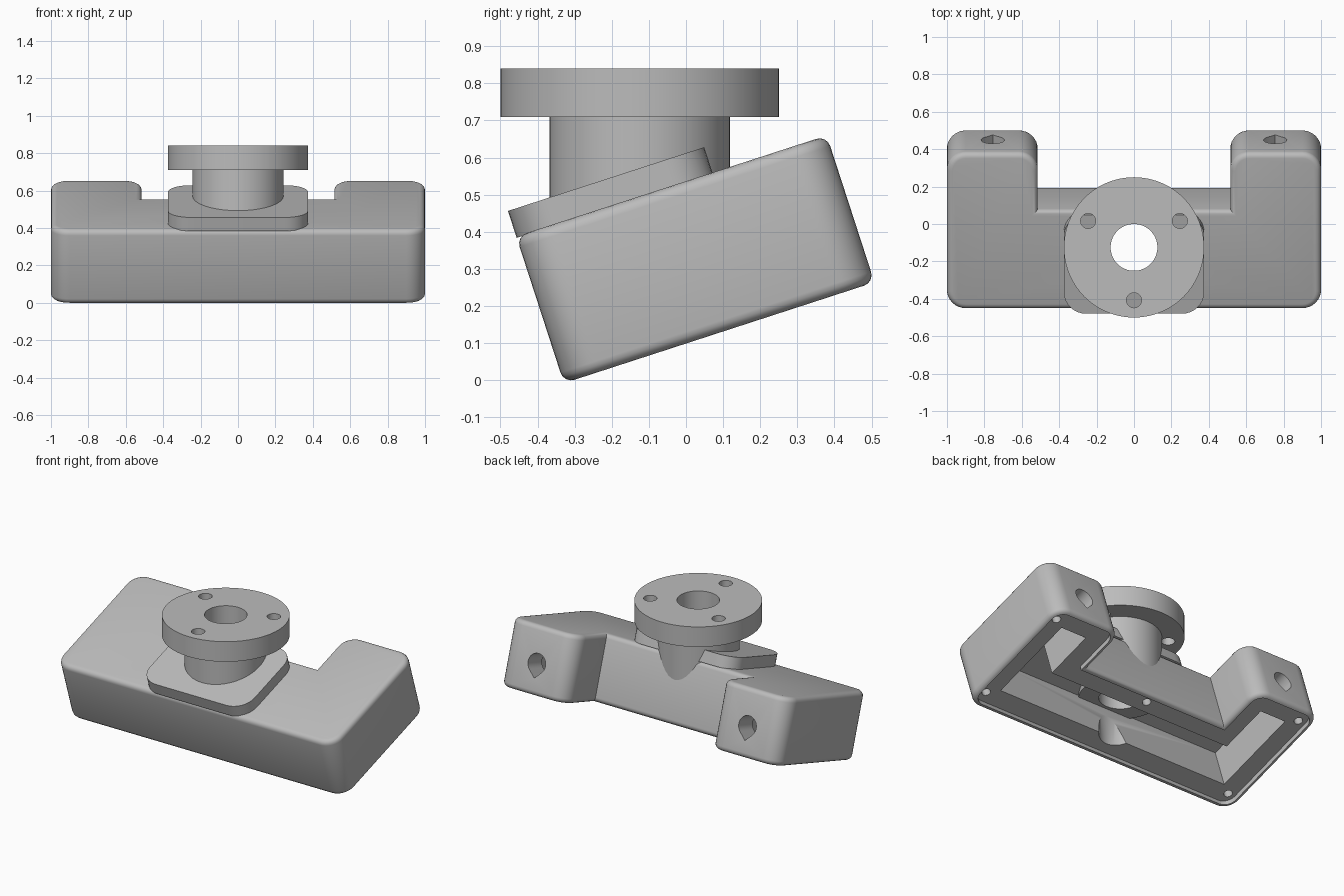
import bpy, bmesh
from math import radians, sin, cos, pi
from mathutils import Matrix, Vector

cube = bpy.data.objects.get("Cube")
if cube:
    bpy.data.objects.remove(cube)

grey = bpy.data.materials.new("plain grey")
grey.use_nodes = True
COLOR = (0.5, 0.5, 0.5, 1)
grey.diffuse_color = COLOR
grey.node_tree.nodes["Principled BSDF"].inputs["Base Color"].default_value = COLOR

# Frame of the tilted housing
TILT = Matrix.Translation((0, -0.329, -0.008)) @ Matrix.Rotation(radians(18), 4, 'X')
LENGTH, HEIGHT, NOTCH, ARM = 0.88, 0.416, 0.556, 0.515
BORE_Y = -0.125


def rounded(corners, radius, steps=8):
    """Round the convex corners of a counter-clockwise outline."""
    out = []
    for i, c in enumerate(corners):
        p = Vector(c)
        a = (Vector(corners[i - 1]) - p).normalized()
        b = (Vector(corners[(i + 1) % len(corners)]) - p).normalized()
        if radius == 0 or a.x * b.y - a.y * b.x > 0:
            out.append(p)
            continue
        for s in range(steps + 1):
            t = s / steps * pi / 2
            out.append(p + a * radius * (1 - sin(t)) + b * radius * (1 - cos(t)))
    return out


def prism(name, outline, low, high, matrix, soft=0):
    """Extrude an outline, optionally softening the rims."""
    bm = bmesh.new()
    base = bm.faces.new([bm.verts.new((p[0], p[1], low)) for p in outline])
    ext = bmesh.ops.extrude_face_region(bm, geom=[base])["geom"]
    for v in ext:
        if isinstance(v, bmesh.types.BMVert):
            v.co.z = high
    bmesh.ops.recalc_face_normals(bm, faces=bm.faces)
    if soft:
        rims = [e for e in bm.edges if abs(e.verts[0].co.z - e.verts[1].co.z) < 1e-6]
        bmesh.ops.bevel(bm, geom=rims, offset=soft, segments=4, profile=0.5, affect='EDGES')
    bm.transform(matrix)
    mesh = bpy.data.meshes.new(name)
    bm.to_mesh(mesh)
    bm.free()
    mesh.materials.append(grey)
    ob = bpy.data.objects.new(name, mesh)
    bpy.context.collection.objects.link(ob)
    return ob


def circle(x, y, r, n=64):
    return [(x + r * cos(2 * pi * i / n), y + r * sin(2 * pi * i / n)) for i in range(n)]


def u_shape(inset):
    """Housing outline moved inward by inset."""
    w, f, b = 1 - inset, inset, LENGTH - inset
    a, n = ARM + inset, NOTCH - inset
    return [(-w, f), (w, f), (w, b), (a, b), (a, n), (-a, n), (-a, b), (-w, b)]


def activate(ob):
    bpy.ops.object.select_all(action='DESELECT')
    ob.select_set(True)
    bpy.context.view_layer.objects.active = ob


def cut(ob, cutter):
    activate(ob)
    mod = ob.modifiers.new("cut", 'BOOLEAN')
    mod.operation, mod.solver, mod.object = 'DIFFERENCE', 'EXACT', cutter
    bpy.ops.object.modifier_apply(modifier=mod.name)


def cut_all(ob, cutters):
    for c in cutters:
        cut(ob, c)
        bpy.data.objects.remove(c)


# Main parts
housing = prism("housing", rounded(u_shape(0), 0.1), 0, HEIGHT, TILT, 0.03)
plate = prism("mount_plate",
              rounded([(-0.375, 0), (0.375, 0), (0.375, NOTCH), (-0.375, NOTCH)], 0.12),
              HEIGHT - 0.004, 0.488, TILT)
world = Matrix.Identity(4)
post = prism("post", circle(0, BORE_Y, 0.243), 0.3, 0.72, world)
flange = prism("flange", circle(0, BORE_Y, 0.375, 96), 0.71, 0.84, world)

# Underside: cover recess, cavity and screw holes
cutters = [prism("recess", rounded(u_shape(0.03), 0.07), -0.1, 0.03, TILT),
           prism("cavity", u_shape(0.15), -0.1, 0.29, TILT)]
for x, u in [(0, NOTCH - 0.08)] + [(s * 0.92, u) for s in (-1, 1) for u in (0.1, 0.77)]:
    cutters.append(prism("screw_hole", circle(x, u, 0.026, 24), -0.1, 0.18, TILT))

# Teardrop cable holes through the arm ends
drop = [(0.062 * cos(t), 0.062 * sin(t)) for t in [radians(-45 + 270 * i / 30) for i in range(31)]]
drop.append((0, -0.088))
for side in (-1, 1):
    along = Matrix.Translation((side * 0.755, 1, 0.19)) @ Matrix.Rotation(radians(90), 4, 'X')
    cutters.append(prism("cable_hole", drop, 0, 0.3, TILT @ along))
cut_all(housing, cutters)

# Bolt holes in the flange
cut_all(flange, [prism("bolt_hole", circle(0.283 * cos(radians(a)), BORE_Y + 0.283 * sin(radians(a)), 0.04, 32),
                       0.6, 1, world) for a in (30, 150, 270)])

# Central bore through everything
bore = prism("bore", circle(0, BORE_Y, 0.125), -0.2, 1, world)
for part in (housing, plate, post, flange):
    cut(part, bore)
    activate(part)
    bpy.ops.object.shade_smooth_by_angle(angle=radians(30))
bpy.data.objects.remove(bore)
